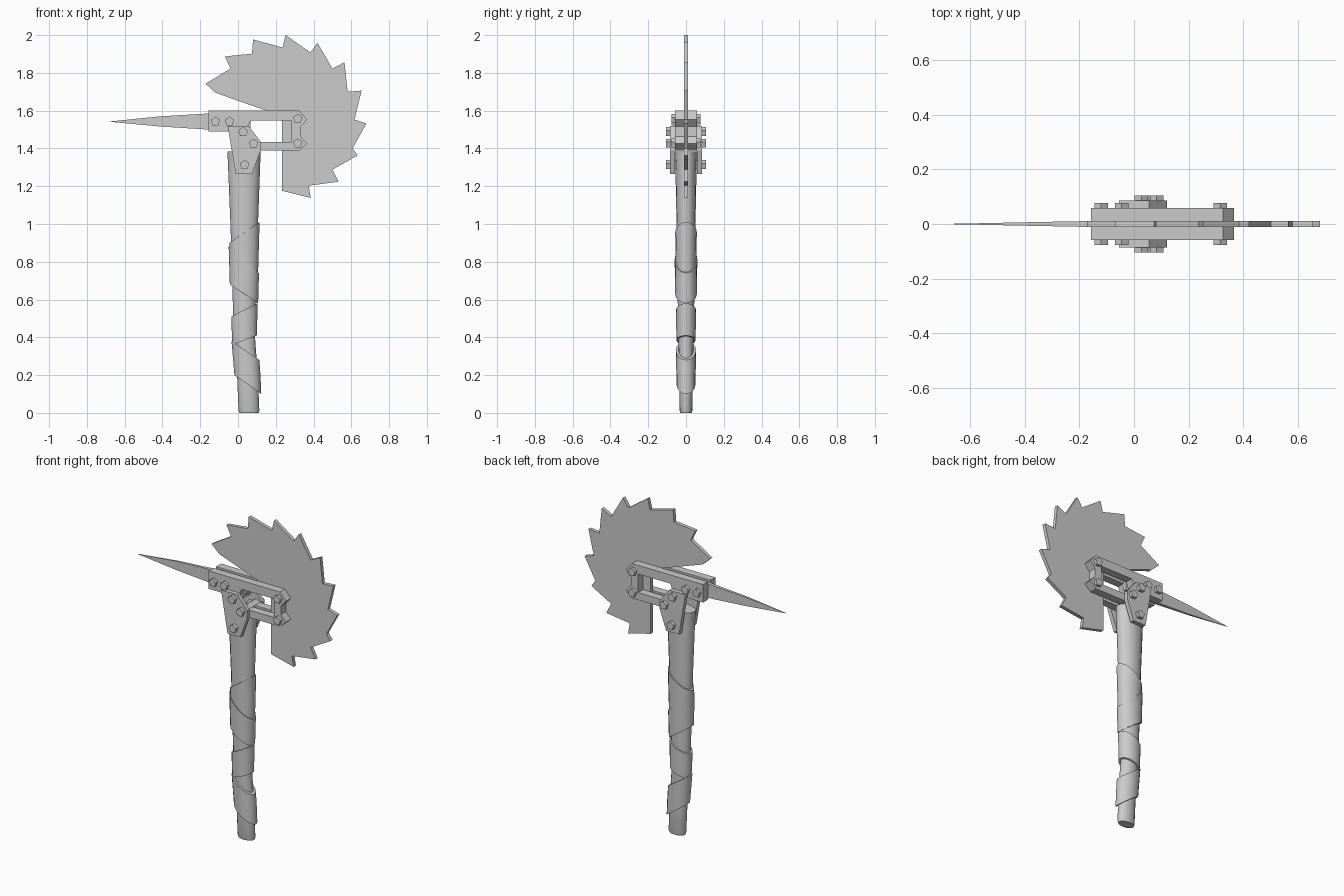
import bpy
import bmesh
from math import cos, sin, pi, radians

if "Cube" in bpy.data.objects:
    bpy.data.objects.remove(bpy.data.objects["Cube"], do_unlink=True)

# One plain metal grey for the whole weapon
grey = bpy.data.materials.new("plain grey")
grey.use_nodes = True
colour = (0.6, 0.6, 0.6, 1)
grey.diffuse_color = colour
grey.node_tree.nodes["Principled BSDF"].inputs["Base Color"].default_value = colour


def finish(name, bm, smooth=False):
    bmesh.ops.remove_doubles(bm, verts=bm.verts, dist=0.0001)
    bmesh.ops.recalc_face_normals(bm, faces=bm.faces)
    mesh = bpy.data.meshes.new(name)
    bm.to_mesh(mesh)
    bm.free()
    mesh.materials.append(grey)
    obj = bpy.data.objects.new(name, mesh)
    bpy.context.collection.objects.link(obj)
    if smooth:
        bpy.ops.object.select_all(action="DESELECT")
        obj.select_set(True)
        bpy.context.view_layer.objects.active = obj
        bpy.ops.object.shade_smooth_by_angle(angle=radians(40))
    return obj


def loft(name, rings, smooth=False):
    """Skin a list of equal-sized closed rings and cap both ends."""
    bm = bmesh.new()
    loops = [[bm.verts.new(p) for p in ring] for ring in rings]
    count = len(loops[0])
    for low, high in zip(loops, loops[1:]):
        for i in range(count):
            j = (i + 1) % count
            bm.faces.new((low[i], low[j], high[j], high[i]))
    bm.faces.new(loops[0])
    bm.faces.new(loops[-1])
    return finish(name, bm, smooth)


def plate(name, outline, y_near, y_far):
    """Extrude an outline in the x-z plane between two depths."""
    return loft(name, [[(x, y, z) for x, z in outline] for y in (y_near, y_far)])


# Handle: oval sections that lean and widen upward (z, centre x, half width, half depth)
SECTIONS = [(0, 0.058, 0.051, 0.03), (0.012, 0.058, 0.055, 0.034),
            (0.2, 0.05, 0.055, 0.037), (0.4, 0.034, 0.056, 0.041),
            (0.6, 0.033, 0.061, 0.044), (1.0, 0.033, 0.073, 0.05),
            (1.385, 0.032, 0.088, 0.058)]
SIDES = 16


def section_at(z):
    for a, b in zip(SECTIONS, SECTIONS[1:]):
        if z <= b[0]:
            t = (z - a[0]) / (b[0] - a[0])
            return [p + (q - p) * t for p, q in zip(a[1:], b[1:])]
    return SECTIONS[-1][1:]


def oval(z_left, z_right, grow=0):
    """Oval ring around the handle, tilted from its left edge to its right edge."""
    ring = []
    for i in range(SIDES):
        a = 2 * pi * i / SIDES
        z = (z_left + z_right) / 2 + (z_right - z_left) / 2 * cos(a)
        cx, rx, ry = section_at(z)
        ring.append((cx + (rx + grow) * cos(a), (ry + grow) * sin(a), z))
    return ring


loft("handle", [oval(s[0], s[0]) for s in SECTIONS], True)

# Grip wraps: tilted sleeves (bottom left, bottom right, top left, top right, thickness)
WRAPS = [("upper_wrap", 0.68, 0.58, 0.9, 1.01, 0.008),
         ("upper_wrap_overlap", 0.68, 0.58, 0.88, 0.74, 0.013),
         ("middle_wrap", 0.36, 0.41, 0.51, 0.58, 0.01),
         ("lower_wrap", 0.2, 0.1, 0.38, 0.28, 0.014)]
for name, low_l, low_r, top_l, top_r, grow in WRAPS:
    steps = [i / 4 for i in range(5)]
    loft(name, [oval(low_l + (top_l - low_l) * t, low_r + (top_r - low_r) * t, grow)
                for t in steps], True)

# Toothed crescent blade: alternating notches and tips round the rim
BLADE = [(-0.172, 1.743), (-0.04, 1.823), (-0.07, 1.887), (0.074, 1.902),
         (0.08, 1.977), (0.236, 1.934), (0.252, 2.0), (0.384, 1.908),
         (0.42, 1.96), (0.5, 1.823), (0.564, 1.856), (0.58, 1.7),
         (0.654, 1.706), (0.617, 1.552), (0.68, 1.533), (0.607, 1.4),
         (0.634, 1.363), (0.5, 1.288), (0.533, 1.224), (0.374, 1.203),
         (0.385, 1.138), (0.232, 1.176), (0.232, 1.545), (0.15, 1.6),
         (-0.12, 1.695)]
plate("toothed_blade", BLADE, -0.011, 0.011)

# Back spike: flat bar tapering to a point (x, low z, high z, half depth)
SPIKE = [(0.066, 1.5, 1.585, 0.011), (-0.157, 1.5, 1.585, 0.011),
         (-0.41, 1.516, 1.57, 0.006), (-0.677, 1.541, 1.543, 0.0005)]
loft("back_spike", [[(x, -d, lo), (x, d, lo), (x, d, hi), (x, -d, hi)]
                    for x, lo, hi, d in SPIKE])

# Paired clamp frames and gusset plates on both faces
FRAME = [(-0.157, 1.6), (0.325, 1.6), (0.366, 1.553), (0.332, 1.515),
         (0.332, 1.463), (0.366, 1.425), (0.325, 1.388), (0.04, 1.388),
         (0.04, 1.433), (0.284, 1.433), (0.284, 1.547), (0.066, 1.547),
         (0.04, 1.49), (-0.157, 1.49)]
GUSSET = [(-0.055, 1.52), (0.055, 1.52), (0.12, 1.437), (0.12, 1.39),
          (0.075, 1.265), (-0.012, 1.265)]
for side, sign in (("front", -1), ("back", 1)):
    plate(side + "_clamp_frame", FRAME, sign * 0.011, sign * 0.059)
    plate(side + "_gusset", GUSSET, sign * 0.059, sign * 0.085)


# Five-sided bolts running through the plates
def bolt(name, x, z, reach):
    ring = [(x + 0.026 * sin(2 * pi * i / 5), z + 0.026 * cos(2 * pi * i / 5))
            for i in range(5)]
    plate(name, ring, -reach, reach)


for i, (x, z) in enumerate([(-0.12, 1.543), (-0.045, 1.543), (0.316, 1.557), (0.316, 1.427)]):
    bolt("frame_bolt_%d" % (i + 1), x, z, 0.077)
for i, (x, z) in enumerate([(0.027, 1.488), (0.083, 1.425), (0.035, 1.313)]):
    bolt("gusset_bolt_%d" % (i + 1), x, z, 0.105)
